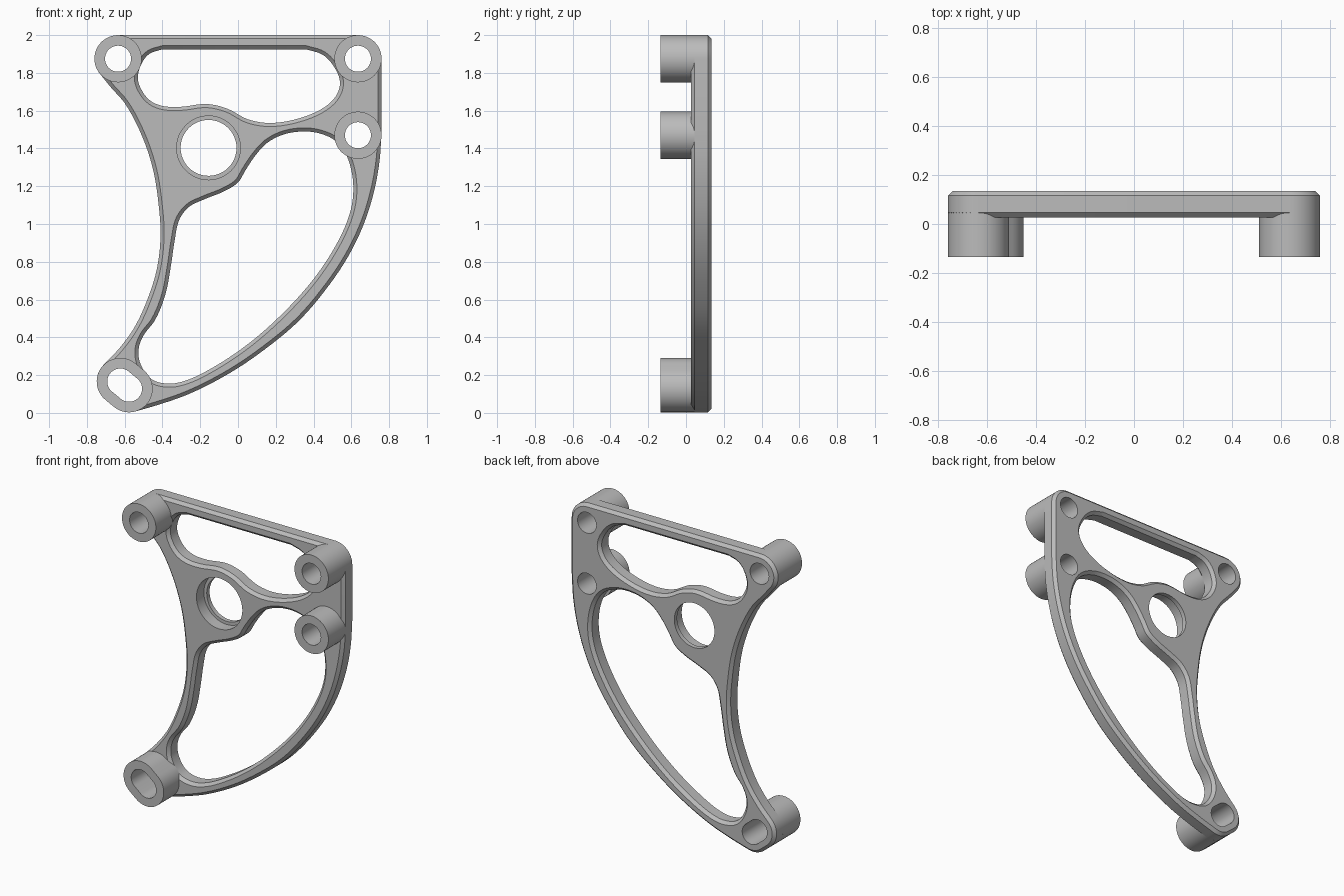
import bpy
import bmesh
from math import cos, sin, radians
from mathutils import Vector

cube = bpy.data.objects.get("Cube")
if cube:
    bpy.data.objects.remove(cube)

# One flat grey for the whole casting
grey = bpy.data.materials.new("plain grey")
grey.use_nodes = True
colour = (0.5, 0.5, 0.5, 1)
grey.diffuse_color = colour
grey.node_tree.nodes["Principled BSDF"].inputs["Base Color"].default_value = colour

FRONT, BACK, BOSS_FRONT, CHAMFER = 0.027, 0.135, -0.135, 0.019
BOSS_R, BOLT_R = 0.125, 0.069


def arc(centre, radius, start, end, steps=48):
    """Points along an arc in the x-z plane, angles in degrees."""
    n = max(2, round(abs(end - start) / 360 * steps))
    angles = [radians(start + (end - start) * i / n) for i in range(n + 1)]
    return [Vector((centre[0] + radius * cos(a), centre[1] + radius * sin(a))) for a in angles]


def smooth_path(points, closed=False, steps=5):
    """Smooth curve through a few points."""
    p = [Vector(q) for q in points]
    n = len(p)

    def tangent(i):
        total = Vector((0, 0))
        for a, b in ((i - 1, i), (i, i + 1)):
            if closed or (a >= 0 and b < n):
                total += (p[b % n] - p[a % n]).normalized()
        return total.normalized()

    path = []
    for i in range(n if closed else n - 1):
        j = (i + 1) % n
        size = (p[j] - p[i]).length
        for k in range(steps):
            t = k / steps
            path.append(p[i] * (2*t**3 - 3*t**2 + 1) + p[j] * (3*t**2 - 2*t**3)
                        + (tangent(i) * (t**3 - 2*t**2 + t) + tangent(j) * (t**3 - t**2)) * size)
    return path if closed else path + [p[-1]]


def clean(points, outer):
    """Drop doubled points and wind the loop so material lies on its left."""
    loop = [q for i, q in enumerate(points) if (q - points[i - 1]).length > 0.001]
    area = sum(a.cross(b) for a, b in zip(loop, loop[1:] + loop[:1]))
    return loop if (area > 0) == outer else loop[::-1]


def offset(loop, amount):
    moved = []
    for i, q in enumerate(loop):
        before = (q - loop[i - 1]).normalized()
        after = (loop[(i + 1) % len(loop)] - q).normalized()
        along = (before + after).normalized()
        moved.append(q + Vector((-along.y, along.x)) * amount)
    return moved


def solid(name, walls):
    """Walls are (points, is_outer, [(y, inset), ...]); flat caps close both ends."""
    bm = bmesh.new()
    caps = ([], [])
    for points, outer, levels in walls:
        loop = clean(points, outer)
        rings = [[bm.verts.new((q.x, y, q.y)) for q in offset(loop, inset)] for y, inset in levels]
        n = len(loop)
        for low, high in zip(rings, rings[1:]):
            for i in range(n):
                j = (i + 1) % n
                bm.faces.new((low[i], low[j], high[j], high[i]))
        for cap, ring in zip(caps, (rings[0], rings[-1])):
            cap.extend(bm.edges.get((ring[i - 1], ring[i])) for i in range(n))
    for cap, facing in zip(caps, (-1, 1)):
        bmesh.ops.triangle_fill(bm, edges=cap, use_beauty=True, use_dissolve=False,
                                normal=(0, facing, 0))
    bmesh.ops.recalc_face_normals(bm, faces=bm.faces)
    mesh = bpy.data.meshes.new(name)
    bm.to_mesh(mesh)
    bm.free()
    mesh.materials.append(grey)
    obj = bpy.data.objects.new(name, mesh)
    bpy.context.collection.objects.link(obj)
    bpy.ops.object.select_all(action="DESELECT")
    obj.select_set(True)
    bpy.context.view_layer.objects.active = obj
    bpy.ops.object.shade_smooth_by_angle(angle=radians(30))
    return obj


# Mounting positions
top_right, top_left, side = (-0.635, 1.875), (0.635, 1.875), (0.635, 1.47)
foot_a, foot_b = (-0.623, 0.166), (-0.577, 0.128)


def foot_slot(radius):
    return arc(foot_a, radius, 50, 230) + arc(foot_b, radius, 230, 410)


# Plate outline
inner_sweep = [(-0.67, 1.72), (-0.6, 1.64), (-0.51, 1.47), (-0.45, 1.29), (-0.42, 1.1),
               (-0.41, 0.94), (-0.43, 0.76), (-0.48, 0.6), (-0.55, 0.45), (-0.63, 0.34)]
outer_sweep = [(-0.415, 0.045), (-0.26, 0.1), (-0.045, 0.21), (0.14, 0.335), (0.325, 0.49),
               (0.485, 0.68), (0.59, 0.84), (0.67, 1.01), (0.722, 1.18), (0.75, 1.34), (0.76, 1.5)]
corner = arc(top_right, BOSS_R, 90, 221)
heel = arc(foot_a, BOSS_R, 137, 230) + arc(foot_b, BOSS_R, 230, 284)
outline = (corner + smooth_path([corner[-1]] + inner_sweep + [heel[0]]) + heel
           + smooth_path([heel[-1]] + outer_sweep) + arc(top_left, BOSS_R, 0, 90))

# Handle slot, straight along its top
handle_slot = smooth_path([
    (-0.4, 1.925), (-0.47, 1.9), (-0.51, 1.85), (-0.53, 1.77), (-0.505, 1.7), (-0.46, 1.65),
    (-0.4, 1.625), (-0.31, 1.62), (-0.16, 1.635), (-0.055, 1.61), (0.05, 1.555),
    (0.165, 1.535), (0.325, 1.56), (0.46, 1.62), (0.52, 1.68), (0.54, 1.75), (0.51, 1.83),
    (0.45, 1.895), (0.36, 1.925)])

# Large lower opening
lower_opening = smooth_path([
    (0.35, 1.49), (0.245, 1.475), (0.155, 1.43), (0.09, 1.36), (0.04, 1.285), (0, 1.22),
    (-0.07, 1.175), (-0.18, 1.13), (-0.26, 1.09), (-0.31, 1.025), (-0.335, 0.915),
    (-0.355, 0.78), (-0.385, 0.625), (-0.44, 0.49), (-0.5, 0.41), (-0.525, 0.345),
    (-0.52, 0.27), (-0.46, 0.18), (-0.37, 0.155), (-0.28, 0.17), (-0.125, 0.245),
    (0.06, 0.37), (0.245, 0.535), (0.405, 0.715), (0.525, 0.9), (0.59, 1.05), (0.61, 1.16),
    (0.6, 1.285), (0.56, 1.39), (0.51, 1.445), (0.43, 1.48)], closed=True)

# Bracket plate: chamfered edges, stepped centre bore, straight bolt holes
chamfered = [(FRONT, CHAMFER), (FRONT + CHAMFER, 0), (BACK - CHAMFER, 0), (BACK, CHAMFER)]
stepped = [(FRONT, 0.021), (0.105, 0.021), (0.105, 0), (BACK, 0)]
straight = [(FRONT, 0), (BACK, 0)]
bolts = {"top_right": top_right, "top_left": top_left, "side": side}
walls = [(outline, True, chamfered),
         (handle_slot, False, chamfered),
         (lower_opening, False, chamfered),
         (arc((-0.156, 1.403), 0.148, 0, 360), False, stepped),
         (foot_slot(BOLT_R), False, straight)]
walls += [(arc(c, BOLT_R, 0, 360), False, straight) for c in bolts.values()]
solid("bracket_plate", walls)

# Standoff bosses on the front
depth = [(BOSS_FRONT, 0), (FRONT + CHAMFER, 0)]
for label, c in bolts.items():
    solid(label + "_boss", [(arc(c, BOSS_R, 0, 360), True, depth),
                            (arc(c, BOLT_R, 0, 360), False, depth)])
solid("foot_boss", [(foot_slot(BOSS_R), True, depth), (foot_slot(BOLT_R), False, depth)])
